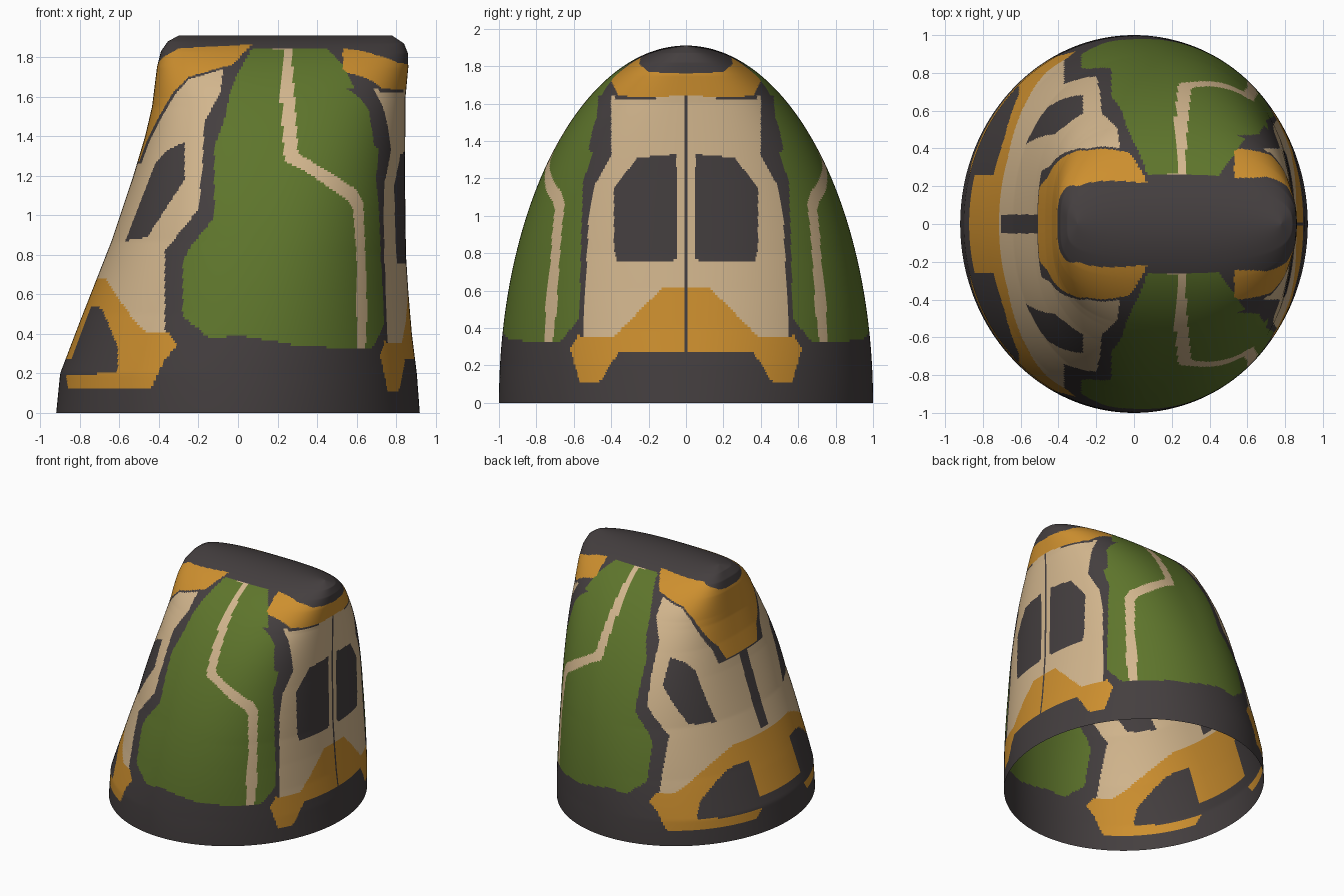
import bpy
import bmesh
from math import sin, cos, pi

old = bpy.data.objects.get("Cube")
if old:
    bpy.data.objects.remove(old)

HEIGHT = 1.91
ROWS, COLS = 220, 300

# Flat paint colours
COLOURS = {
    "charcoal": (0.058, 0.049, 0.050),
    "green": (0.112, 0.178, 0.025),
    "tan": (0.65, 0.47, 0.27),
    "orange": (0.61, 0.275, 0.028),
}

# Profiles against height: reach of each end, and squareness of its section
SLANTED = [(0, -.92), (.2, -.9), (.45, -.805), (.87, -.64), (1.2, -.53), (1.4, -.47),
           (1.55, -.435), (1.75, -.41), (1.83, -.39), (1.88, -.355), (HEIGHT, -.3)]
UPRIGHT = [(0, .92), (.2, .905), (.4, .88), (.6, .863), (.8, .85), (1.2, .845), (1.6, .848),
           (1.75, .862), (1.82, .86), (1.87, .84), (HEIGHT, .78)]
SLANTED_SQUARE = [(0, 2), (.5, 2.05), (.87, 2.2), (1.2, 2.5), (1.6, 2.8), (1.75, 3.2), (HEIGHT, 3.8)]
UPRIGHT_SQUARE = [(0, 2), (.4, 2.15), (1, 2.3), (1.6, 2.5), (HEIGHT, 2.6)]


def sample(profile, z):
    for (z0, a), (z1, b) in zip(profile, profile[1:]):
        if z <= z1:
            return a + (b - a) * (z - z0) / (z1 - z0)
    return profile[-1][1]


def shell_point(row, col):
    angle = pi / 2 * row / ROWS
    z, width = HEIGHT * sin(angle), cos(angle)
    left, right = sample(SLANTED, z), sample(UPRIGHT, z)
    # Columns crowd towards both ends, where the fine seam is
    t = col / COLS
    turn = pi * t - sin(2 * pi * t) / 4
    c, s = cos(turn), sin(turn)
    if col in (0, COLS):
        s = 0
    power = 2 / sample(UPRIGHT_SQUARE if c > 0 else SLANTED_SQUARE, z)
    reach = abs(c) ** power * (1 if c > 0 else -1)
    x = (left + right) / 2 + (right - left) / 2 * reach
    return x, -width * s ** power, z


# Half shell, open at the base
bm = bmesh.new()
grid = [[bm.verts.new(shell_point(r, c)) for c in range(COLS + 1)] for r in range(ROWS + 1)]
for r in range(ROWS):
    for c in range(COLS):
        bm.faces.new((grid[r][c + 1], grid[r][c], grid[r + 1][c], grid[r + 1][c + 1]))
bmesh.ops.recalc_face_normals(bm, faces=bm.faces)
bm.faces.ensure_lookup_table()
if bm.faces[COLS // 2].normal.y > 0:
    bmesh.ops.reverse_faces(bm, faces=bm.faces)
centres = [(f, f.calc_center_median()) for f in bm.faces]
NAMES = list(COLOURS)


def inside(u, v, outline):
    hit = False
    u0, v0 = outline[-1]
    for u1, v1 in outline:
        if (v0 > v) != (v1 > v) and u < u0 + (u1 - u0) * (v - v0) / (v1 - v0):
            hit = not hit
        u0, v0 = u1, v1
    return hit


def paint(colour, outline, end_above=None, end_below=None):
    """Paint an outline in (x, z), or in (|y|, z) on one end of the shell."""
    low, high = min(p[1] for p in outline), max(p[1] for p in outline)
    on_end = end_above is not None or end_below is not None
    for face, p in centres:
        if not low <= p.z <= high:
            continue
        if end_above is not None and p.x < end_above:
            continue
        if end_below is not None and p.x > end_below:
            continue
        if inside(-p.y if on_end else p.x, p.z, outline):
            face.material_index = NAMES.index(colour)


def box(u0, u1, v0, v1):
    return [(u0, v0), (u1, v0), (u1, v1), (u0, v1)]


# Green flank panel with its bent tan stripe
paint("green", [(.07, 1.845), (.45, 1.845), (.53, 1.76), (.58, 1.66), (.66, 1.55), (.69, 1.35),
                (1, 1.2), (1, .34), (.6, .325), (.3, .34), (0, .395), (-.14, .375), (-.28, .49),
                (-.28, .77), (-.24, .84), (-.12, .99), (-.12, 1.35), (-.07, 1.48), (-.04, 1.62),
                (-.01, 1.7)])
paint("tan", [(.205, 1.845), (.27, 1.845), (.305, 1.31), (.42, 1.245), (.6, 1.13), (.635, 1.06),
              (.655, .5), (.645, .33), (.6, .33), (.6, .8), (.58, 1.04), (.55, 1.08),
              (.33, 1.23), (.235, 1.27)])

# Slanted end: tan field, windows, lower trim
paint("tan", [(-.07, 1.77), (-.09, 1.62), (-.17, 1.47), (-.18, 1.25), (-.2, 1.03), (-.37, .82),
              (-.37, .38), (-1, .38), (-1, 1.77)])
paint("charcoal", [(-.57, .87), (-.42, 1.26), (-.36, 1.33), (-.27, 1.37), (-.27, 1.18), (-.46, .89)])
paint("orange", [(-1, .68), (-.67, .68), (-.6, .57), (-.52, .46), (-.46, .41), (-.35, .41),
                 (-.31, .34), (-.37, .27), (-.44, .12), (-.86, .12), (-.87, .19), (-1, .19)])
paint("charcoal", [(-1, .19), (-.61, .2), (-.61, .34), (-.69, .53), (-.77, .54), (-1, .54)])
paint("orange", box(0, .26, .27, .68), end_below=-.5)

# Slanted end: hood with a thin dark lower edge
paint("charcoal", [(-.03, 1.76), (-.08, 1.738), (-.25, 1.688), (-.32, 1.61), (-.39, 1.49),
                   (-.45, 1.37), (-.49, 1.26), (-.7, 1.26), (-.7, 1.76)])
paint("orange", [(-.43, 1.74), (-.38, 1.8), (-.3, 1.845), (.07, 1.865), (-.03, 1.76), (-.08, 1.75),
                 (-.25, 1.7), (-.33, 1.62), (-.4, 1.5), (-.46, 1.38), (-.5, 1.27), (-.7, 1.27),
                 (-.7, 1.74)])
paint("charcoal", box(0, .05, .7, 1.27), end_below=-.4)

# Upright end: dark border, tan field, windows, trim and centre seam
paint("charcoal", [(0, 1.64), (.47, 1.64), (.48, 1.4), (.55, 1.18), (.56, .9), (.57, .45),
                   (.67, .33), (0, .33)], end_above=.5)
paint("tan", [(0, 1.64), (.4, 1.64), (.4, 1.32), (.49, 1.16), (.52, 1), (.55, .35), (0, .35)],
      end_above=.5)
paint("charcoal", [(.385, 1.15), (.26, 1.31), (.05, 1.33), (.05, .77), (.1, .75), (.37, .75),
                   (.385, .82)], end_above=.5)
paint("orange", [(0, .62), (.12, .62), (.39, .35), (.58, .36), (.62, .29), (.57, .115),
                 (.46, .115), (.36, .27), (0, .27)], end_above=.5)
paint("charcoal", box(.16, .38, 1.622, 1.66), end_above=.53)
paint("orange", [(0, 1.645), (.2, 1.632), (.36, 1.642), (.4, 1.72), (.3, 1.87), (.24, 1.86),
                 (.25, 1.81), (.2, 1.77), (0, 1.76)], end_above=.53)
paint("charcoal", box(0, .009, .27, 1.64), end_above=.5)

mesh = bpy.data.meshes.new("painted_shell")
bm.to_mesh(mesh)
bm.free()
shell = bpy.data.objects.new("painted_shell", mesh)
bpy.context.collection.objects.link(shell)

for name, rgb in COLOURS.items():
    mat = bpy.data.materials.new(name)
    mat.use_nodes = True
    mat.diffuse_color = (*rgb, 1)
    bsdf = mat.node_tree.nodes["Principled BSDF"]
    bsdf.inputs["Base Color"].default_value = (*rgb, 1)
    bsdf.inputs["Roughness"].default_value = 0.7
    mesh.materials.append(mat)

# The other half
mirror = shell.modifiers.new("other_half", "MIRROR")
mirror.use_axis = (False, True, False)
mirror.merge_threshold = 0.0005
mesh.shade_smooth()
